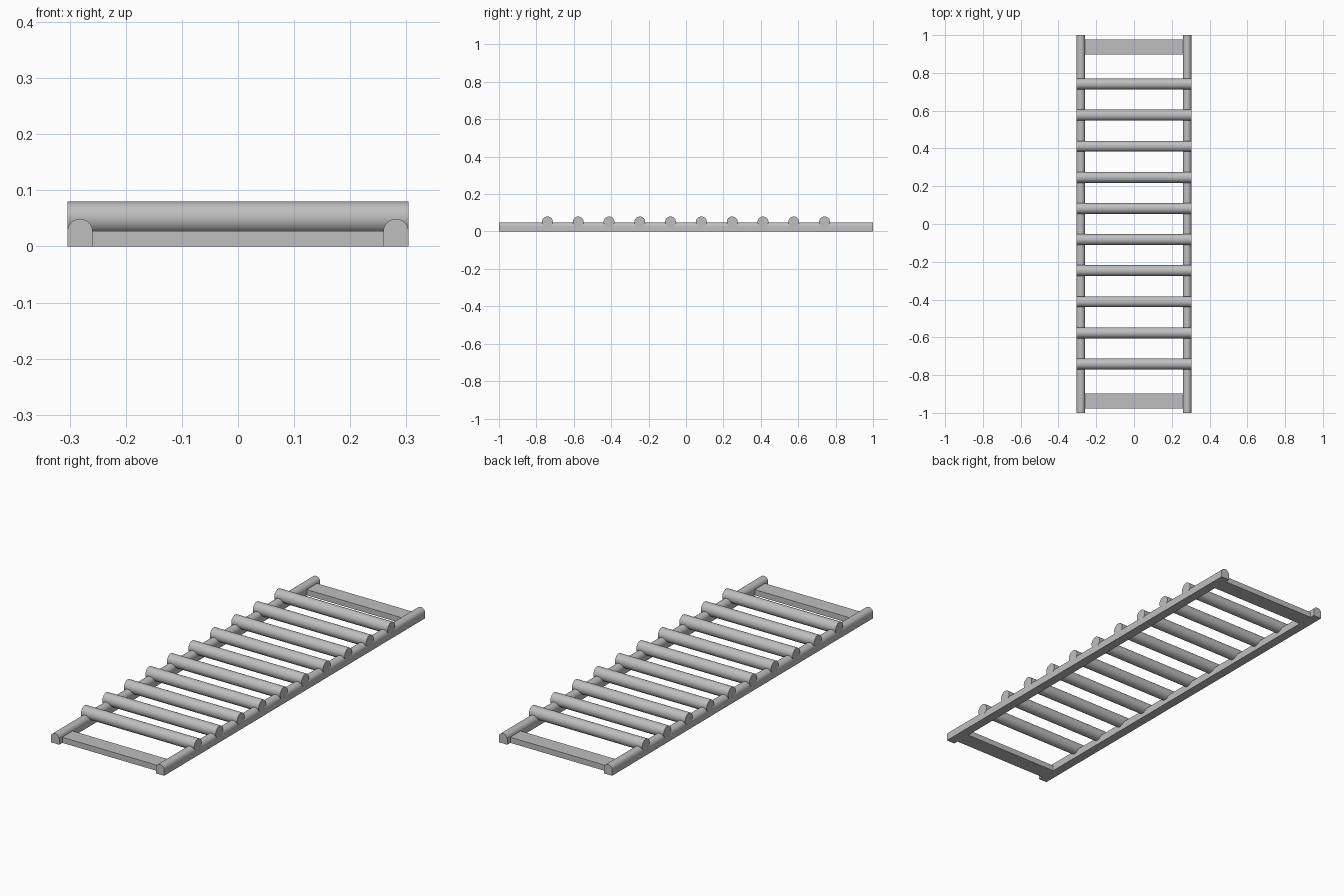
import bpy
import bmesh
import math
from mathutils import Matrix

cube = bpy.data.objects.get("Cube")
if cube:
    bpy.data.objects.remove(cube, do_unlink=True)

HALF_WIDTH = 0.304
RAIL_WIDTH = 0.045
RAIL_X = HALF_WIDTH - RAIL_WIDTH / 2
RUNG_RADIUS = 0.029
RUNG_Z = 0.051
RUNGS = 10
RUNG_END = 0.741

grey = bpy.data.materials.new("plain grey")
grey.use_nodes = True
colour = (0.52, 0.52, 0.52, 1)
grey.diffuse_color = colour
grey.node_tree.nodes["Principled BSDF"].inputs["Base Color"].default_value = colour


def finish(name, bm):
    """Turn a bmesh into a named, coloured object with sharp edges kept."""
    bmesh.ops.recalc_face_normals(bm, faces=bm.faces)
    mesh = bpy.data.meshes.new(name)
    bm.to_mesh(mesh)
    bm.free()
    mesh.materials.append(grey)
    obj = bpy.data.objects.new(name, mesh)
    bpy.context.collection.objects.link(obj)
    bpy.ops.object.select_all(action="DESELECT")
    obj.select_set(True)
    bpy.context.view_layer.objects.active = obj
    bpy.ops.object.shade_smooth_by_angle(angle=math.radians(35))
    return obj


def rail(name, x):
    """Long side bar with square base and rounded top."""
    r = RAIL_WIDTH / 2
    arc = [math.pi * i / 16 for i in range(17)]
    profile = [(-r, 0), (r, 0)] + [(r * math.cos(a), 0.0265 + r * math.sin(a)) for a in arc]
    bm = bmesh.new()
    face = bm.faces.new([bm.verts.new((x + px, -1, pz)) for px, pz in profile])
    ext = bmesh.ops.extrude_face_region(bm, geom=[face], use_keep_orig=True)
    moved = [v for v in ext["geom"] if isinstance(v, bmesh.types.BMVert)]
    bmesh.ops.translate(bm, verts=moved, vec=(0, 2, 0))
    finish(name, bm)


def rung(name, y):
    """Round bar lying across both rails."""
    bm = bmesh.new()
    turn = Matrix.Translation((0, y, RUNG_Z)) @ Matrix.Rotation(math.pi / 2, 4, "Y")
    bmesh.ops.create_cone(bm, cap_ends=True, segments=32, radius1=RUNG_RADIUS,
                          radius2=RUNG_RADIUS, depth=2 * HALF_WIDTH, matrix=turn)
    finish(name, bm)


def slat(name, y):
    """Flat tie between the rail ends."""
    bm = bmesh.new()
    size = (2 * (HALF_WIDTH - RAIL_WIDTH), 0.079, 0.0275)
    place = Matrix.Translation((0, y, size[2] / 2)) @ Matrix.Diagonal((*size, 1))
    bmesh.ops.create_cube(bm, size=1, matrix=place)
    finish(name, bm)


# Side rails
rail("left_rail", RAIL_X)
rail("right_rail", -RAIL_X)

# Evenly spaced rungs
for i in range(RUNGS):
    rung(f"rung_{i + 1}", -RUNG_END + 2 * RUNG_END * i / (RUNGS - 1))

# End slats
slat("front_slat", -0.937)
slat("back_slat", 0.937)
